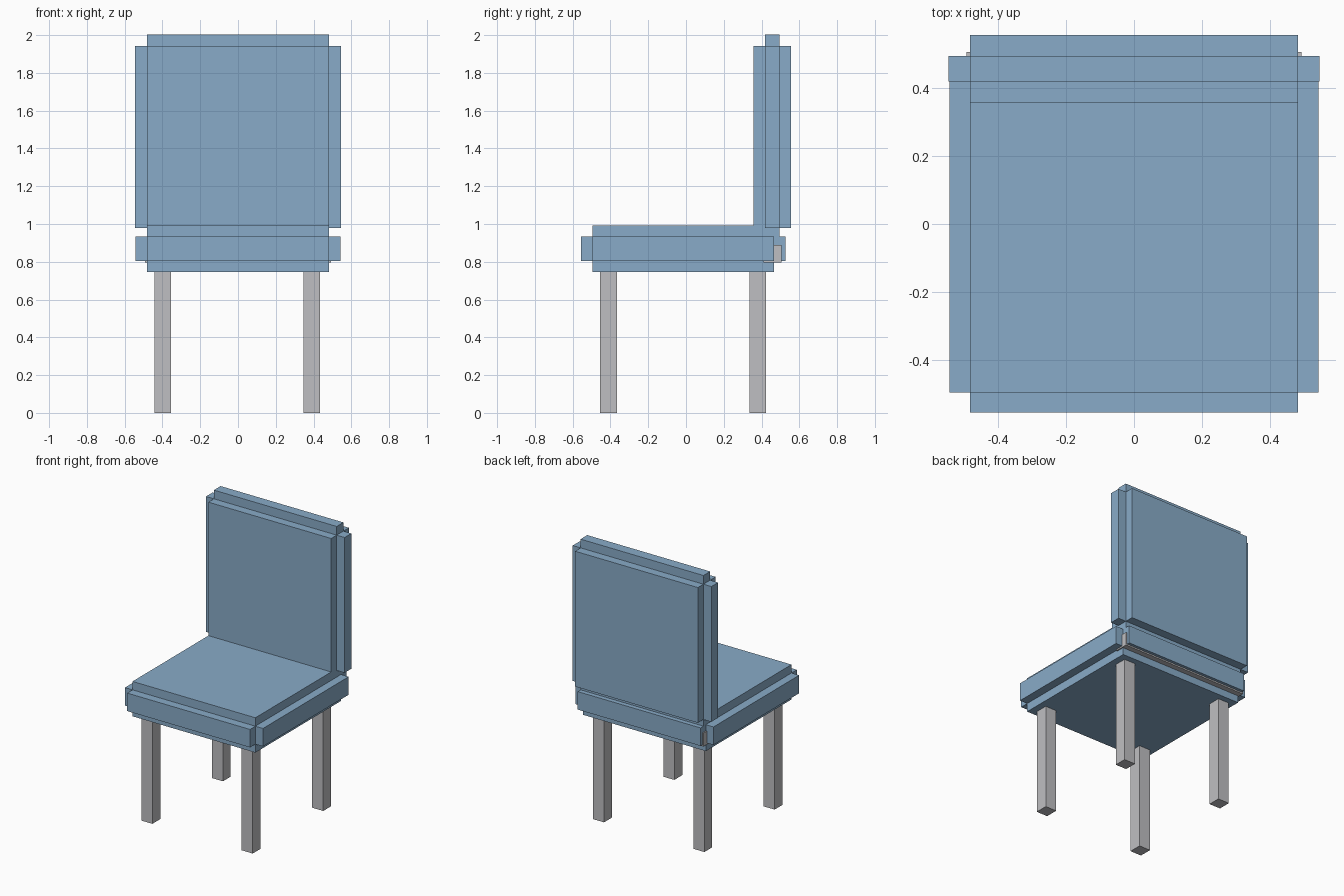
import bpy
import bmesh
from mathutils import Vector

if "Cube" in bpy.data.objects:
    bpy.data.objects.remove(bpy.data.objects["Cube"], do_unlink=True)


def make_material(name, rgb):
    mat = bpy.data.materials.new(name)
    mat.use_nodes = True
    colour = (*rgb, 1)
    mat.diffuse_color = colour
    mat.node_tree.nodes["Principled BSDF"].inputs["Base Color"].default_value = colour
    return mat


blue = make_material("soft blue fabric", (0.25, 0.41, 0.58))
grey = make_material("light grey metal", (0.52, 0.52, 0.54))


def box(name, mat, x, y, z):
    """Box spanning the given (low, high) range on each axis."""
    low, high = (Vector(c) for c in zip(x, y, z))
    bm = bmesh.new()
    bmesh.ops.create_cube(bm, size=1)
    for v in bm.verts:
        v.co = [(low[i] + high[i]) / 2 + v.co[i] * (high[i] - low[i]) for i in range(3)]
    mesh = bpy.data.meshes.new(name)
    bm.to_mesh(mesh)
    bm.free()
    mesh.materials.append(mat)
    obj = bpy.data.objects.new(name, mesh)
    bpy.context.collection.objects.link(obj)
    return obj


def stepped_cushion(name, x, y, z, step):
    """Three crossed boxes: each one sticks out by a step along one axis."""
    spans = (x, y, z)
    for axis, label in enumerate(("width", "depth", "height")):
        grown = [(a - step, b + step) if i == axis else (a, b)
                 for i, (a, b) in enumerate(spans)]
        box(f"{name}_{label}_block", blue, *grown)


# Seat and backrest cushions with notched edges
stepped_cushion("seat", (-0.483, 0.483), (-0.495, 0.467), (0.805, 0.933), 0.06)
stepped_cushion("backrest", (-0.483, 0.483), (0.419, 0.494), (0.98, 1.942), 0.062)

# Rail joining the backrest to the seat
box("rear_rail", grey, (-0.492, 0.492), (0.41, 0.506), (0.795, 0.89))

# Four square legs
for side, x in (("right", (-0.441, -0.354)), ("left", (0.348, 0.435))):
    for end, y in (("front", (-0.456, -0.366)), ("back", (0.336, 0.424))):
        box(f"{end}_{side}_leg", grey, x, y, (0, 0.76))
